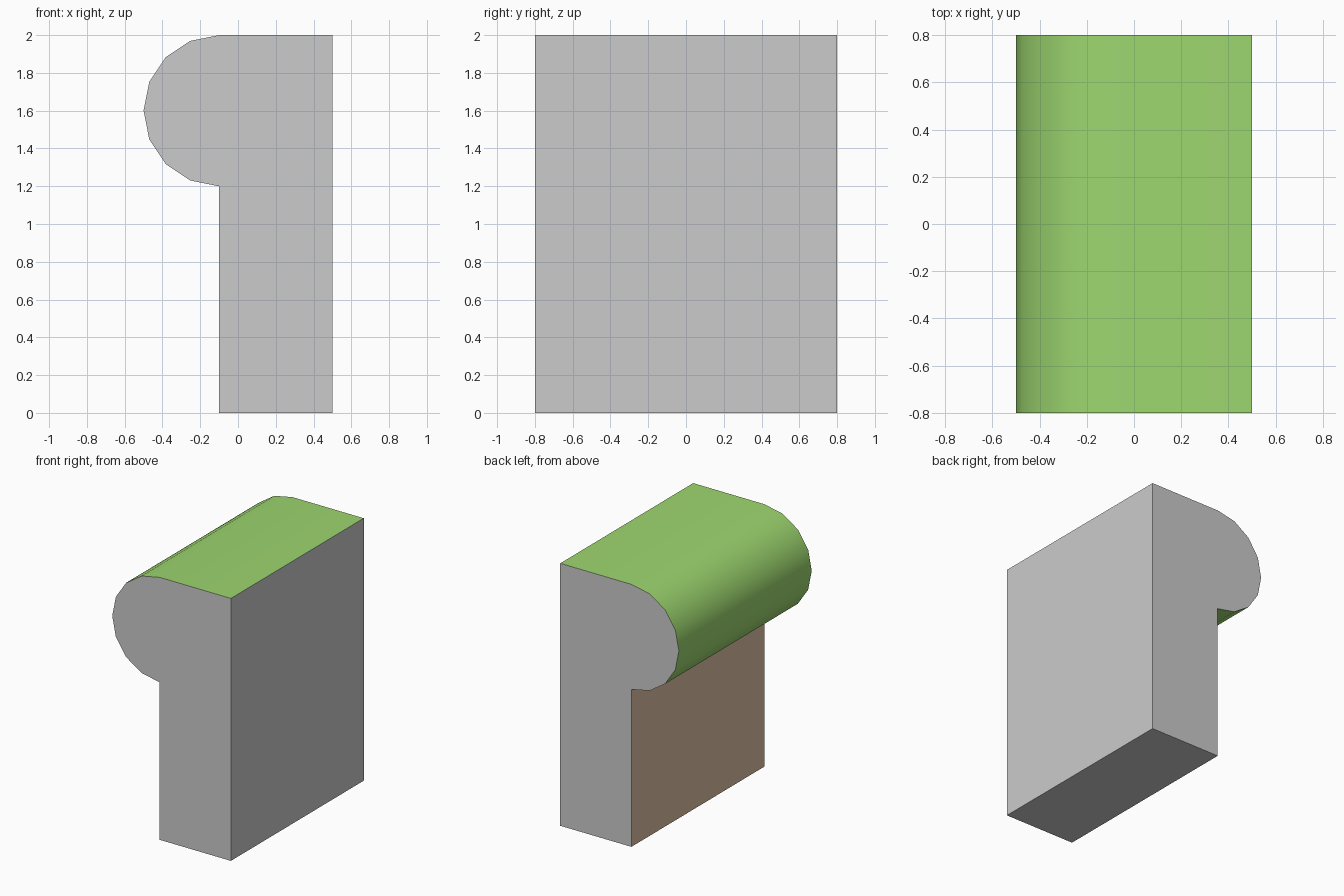
import bpy, bmesh, math

if "Cube" in bpy.data.objects:
    bpy.data.objects.remove(bpy.data.objects["Cube"])


def colour(name, rgb):
    mat = bpy.data.materials.new(name)
    mat.diffuse_color = (*rgb, 1)
    mat.use_nodes = True
    mat.node_tree.nodes["Principled BSDF"].inputs["Base Color"].default_value = mat.diffuse_color
    return mat


# Side profile (x, z): straight block with a half-round overhanging lip
SEGMENTS, RADIUS, DEPTH = 8, 0.4, 1.6
lip = [(-0.1 - RADIUS * math.sin(a), 1.6 + RADIUS * math.cos(a))
       for a in (math.pi * i / SEGMENTS for i in range(SEGMENTS + 1))]
profile = [(0.5, 0), (0.5, 2)] + lip + [(-0.1, 0)]

# Extrude the profile front to back
bm = bmesh.new()
front = bm.faces.new([bm.verts.new((x, -DEPTH / 2, z)) for x, z in profile])
result = bmesh.ops.extrude_face_region(bm, geom=[front], use_keep_orig=True)
back_verts = [v for v in result["geom"] if isinstance(v, bmesh.types.BMVert)]
bmesh.ops.translate(bm, verts=back_verts, vec=(0, DEPTH, 0))
bmesh.ops.recalc_face_normals(bm, faces=bm.faces)

# Grass on top and lip, soil on the wall below, grey elsewhere
for face in bm.faces:
    face.normal_update()
    c, n = face.calc_center_median(), face.normal
    if abs(n.y) < 0.5:
        if c.z > 1.19 and n.x < 0.5:
            face.material_index = 1
        elif n.x < -0.5:
            face.material_index = 2

mesh = bpy.data.meshes.new("grass_cliff_block")
bm.to_mesh(mesh)
bm.free()
for mat in (colour("stone", (0.8, 0.8, 0.8)),
            colour("grass", (0.34, 0.68, 0.16)),
            colour("soil", (0.74, 0.54, 0.38))):
    mesh.materials.append(mat)

block = bpy.data.objects.new("grass_cliff_block", mesh)
bpy.context.collection.objects.link(block)

# Smooth the rounded lip, keep the corners sharp
bpy.context.view_layer.objects.active = block
block.select_set(True)
bpy.ops.object.shade_smooth_by_angle(angle=math.radians(30))
